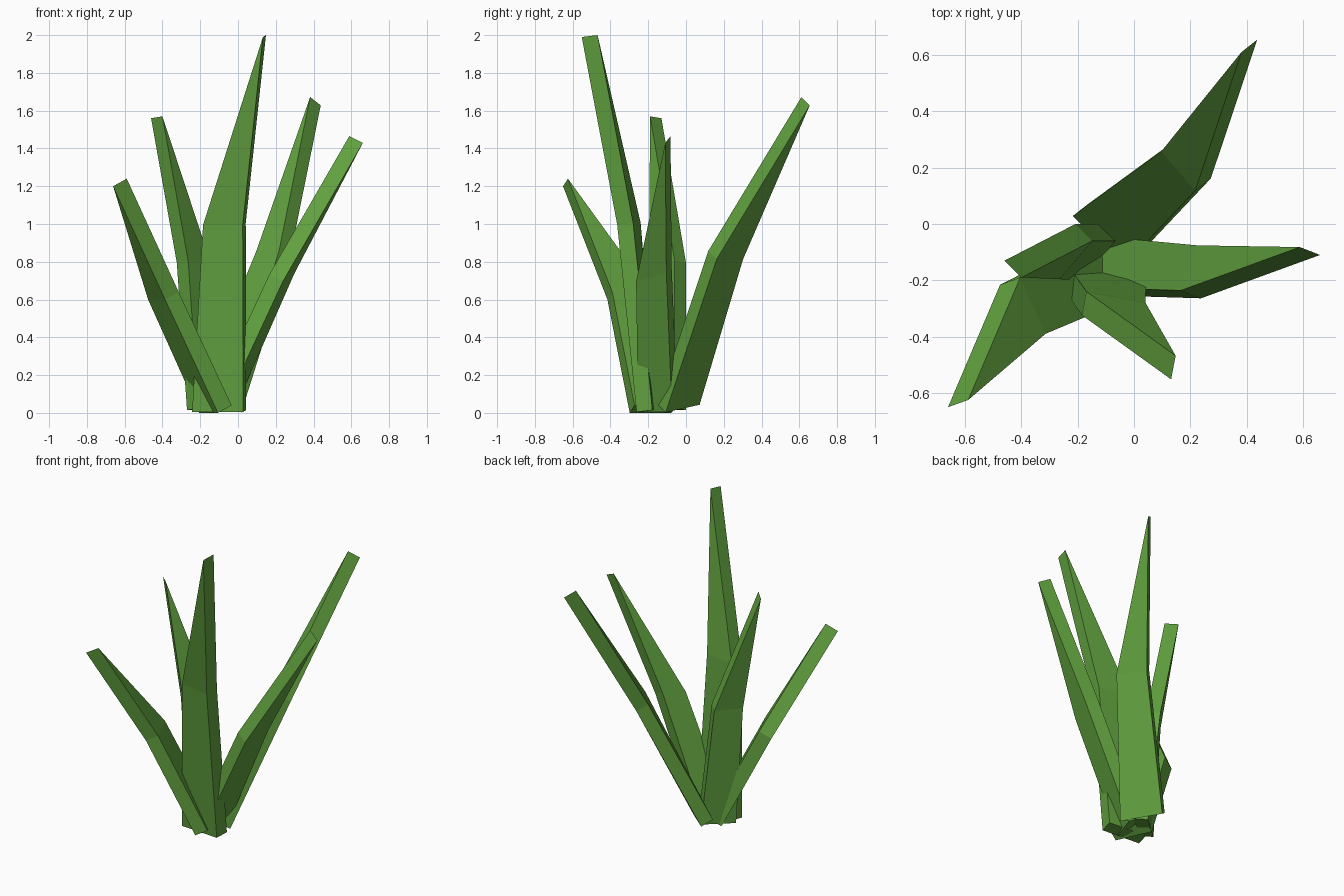
import bpy, bmesh
from mathutils import Vector as V

if "Cube" in bpy.data.objects:
    bpy.data.objects.remove(bpy.data.objects["Cube"])

green = bpy.data.materials.new("leaf_green")
green.diffuse_color = (0.12, 0.36, 0.05, 1)
green.use_nodes = True
green.node_tree.nodes["Principled BSDF"].inputs["Base Color"].default_value = green.diffuse_color


def blade(name, thick, base, base_w, mid, mid_w, tip):
    """Bent four-sided blade: full section at base and bend, narrowing to an edge at the tip.
    thick, base_w and mid_w are half vectors of thickness and width."""
    t = V(thick)
    bm = bmesh.new()
    rings = []
    for centre, half in ((base, base_w), (mid, mid_w)):
        c, w = V(centre), V(half)
        rings.append([bm.verts.new(p) for p in (c - w - t, c + w - t, c + w + t, c - w + t)])
    a, b = [bm.verts.new(V(tip) + s * t) for s in (-1, 1)]
    lo, hi = rings
    bm.faces.new(lo[::-1])
    for i in range(4):
        j = (i + 1) % 4
        bm.faces.new((lo[i], lo[j], hi[j], hi[i]))
    # taper to the tip edge
    bm.faces.new((hi[0], hi[1], a))
    bm.faces.new((hi[1], hi[2], b, a))
    bm.faces.new((hi[2], hi[3], b))
    bm.faces.new((hi[3], hi[0], a, b))
    bmesh.ops.recalc_face_normals(bm, faces=bm.faces)
    me = bpy.data.meshes.new(name)
    bm.to_mesh(me)
    bm.free()
    me.materials.append(green)
    bpy.context.collection.objects.link(bpy.data.objects.new(name, me))


# tall centre leaf
blade("tall_leaf", (0.008, 0.042, 0.005), (-0.10, -0.21, 0.01), (0.135, -0.01, 0),
      (-0.072, -0.302, 1.0), (0.105, -0.02, 0), (0.14, -0.51, 1.995))
# short leaf leaning front left
blade("front_left_leaf", (0.036, 0.013, 0.02), (-0.12, -0.175, 0.02), (0.05, -0.11, 0),
      (-0.395, -0.303, 0.62), (0.045, -0.10, 0), (-0.625, -0.638, 1.22))
# leaf leaning right
blade("right_leaf", (0.036, -0.014, -0.018), (-0.09, -0.15, 0.022), (0.03, 0.09, 0),
      (0.232, -0.17, 0.735), (0.03, 0.08, 0.02), (0.625, -0.096, 1.447))
# leaf leaning back right
blade("back_right_leaf", (0.028, 0.022, -0.022), (-0.10, -0.04, 0.045), (0.09, -0.09, -0.02),
      (0.185, 0.21, 0.835), (0.06, -0.07, 0), (0.41, 0.633, 1.65))
# leaf leaning left
blade("left_leaf", (-0.03, 0.03, -0.005), (-0.16, -0.10, 0.02), (0.08, 0.07, 0),
      (-0.236, -0.098, 0.8), (0.058, 0.068, 0), (-0.43, -0.16, 1.565))
